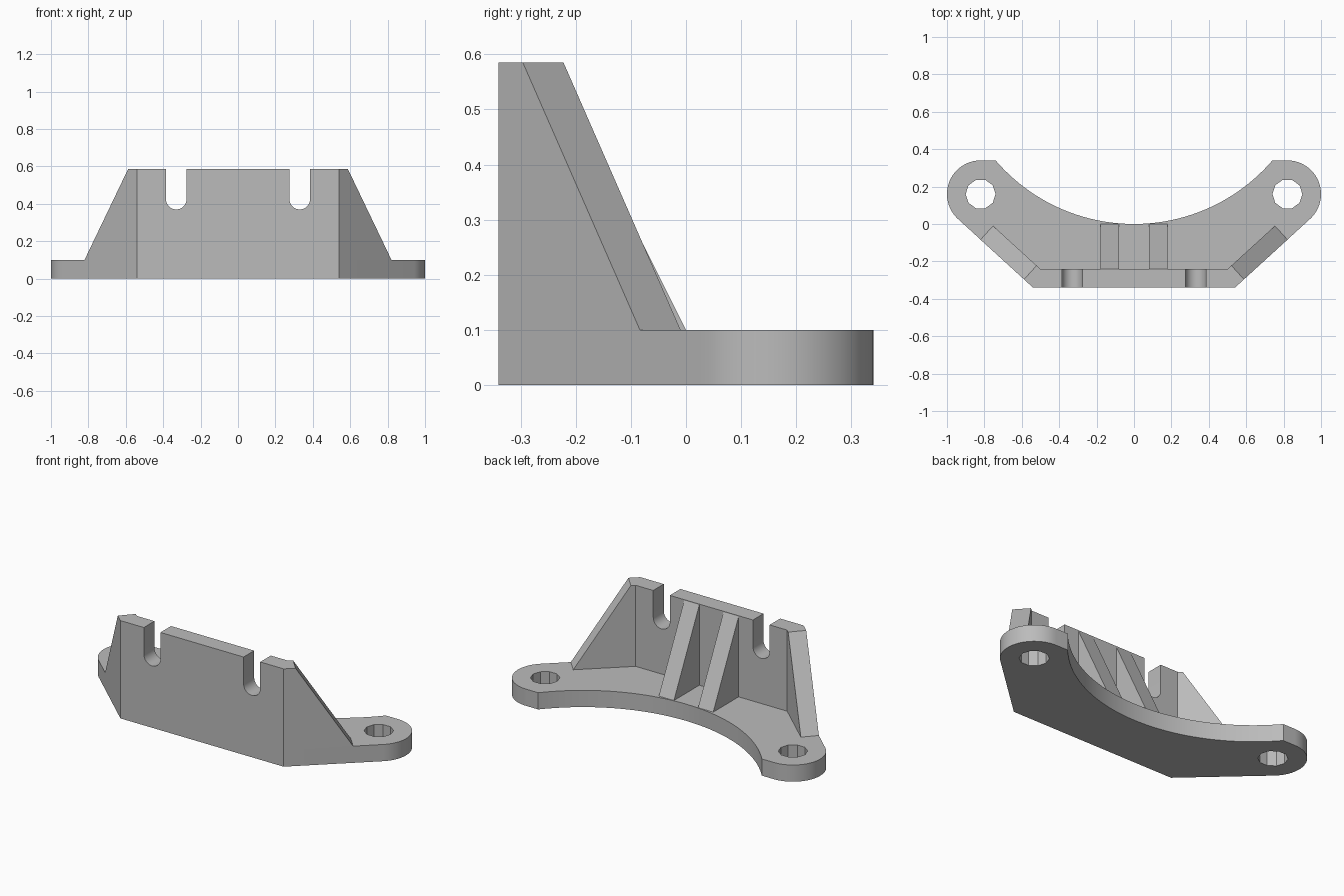
import bpy
import bmesh
from math import radians, sin, cos, tan, pi, atan2
from mathutils import Vector

cube = bpy.data.objects.get("Cube")
if cube:
    bpy.data.objects.remove(cube, do_unlink=True)

GREY = (0.5, 0.5, 0.5, 1)
metal = bpy.data.materials.new("plain_grey")
metal.use_nodes = True
metal.diffuse_color = GREY
metal.node_tree.nodes["Principled BSDF"].inputs["Base Color"].default_value = GREY

# Main dimensions
BASE_H, TOP = 0.1, 0.585
FRONT, THICK, CORNER = -0.34, 0.1, 0.54
EAR = Vector((0.82, 0.16))
EAR_R, HOLE_R = 0.18, 0.08
ANGLE = radians(42.4)              # direction of the slanted sides
MITRE = THICK * tan(ANGLE / 2)
parts = []


def arc(cx, cy, r, start, end, n):
    """Points along a circular arc, both ends included."""
    steps = [start + (end - start) * i / n for i in range(n + 1)]
    return [(cx + r * cos(a), cy + r * sin(a)) for a in steps]


def prism(name, loops, place):
    """Fill flat loops, extrude them, and place each (u, v, t) point in space."""
    bm = bmesh.new()
    edges = []
    for loop in loops:
        vs = [bm.verts.new((u, v, 0)) for u, v in loop]
        edges += [bm.edges.new((a, b)) for a, b in zip(vs, vs[1:] + vs[:1])]
    bmesh.ops.triangle_fill(bm, edges=edges, use_beauty=True)
    ext = bmesh.ops.extrude_face_region(bm, geom=bm.faces[:])
    for v in ext["geom"]:
        if isinstance(v, bmesh.types.BMVert):
            v.co.z = 1
    for v in bm.verts:
        v.co = place(*v.co)
    bmesh.ops.recalc_face_normals(bm, faces=bm.faces[:])
    mesh = bpy.data.meshes.new(name)
    bm.to_mesh(mesh)
    bm.free()
    mesh.materials.append(metal)
    obj = bpy.data.objects.new(name, mesh)
    bpy.context.collection.objects.link(obj)
    parts.append(obj)


# Base plate: rounded ears, concave back edge, two ten-sided holes
tip_x, tip_y = 0.74, 0.34
back_r = (tip_x ** 2 + tip_y ** 2) / (2 * tip_y)
sweep = atan2(tip_x, back_r - tip_y)
half = [(CORNER, FRONT)] + arc(*EAR, EAR_R, ANGLE - pi / 2, pi / 2, 32)
back = arc(0, back_r, back_r, -pi / 2 + sweep, -pi / 2 - sweep, 48)
outline = half + back + [(-x, y) for x, y in reversed(half)]
holes = [arc(s * EAR.x, EAR.y, HOLE_R, 0, 2 * pi, 10)[:-1] for s in (-1, 1)]
prism("base_plate", [outline] + holes, lambda u, v, t: (u, v, t * BASE_H))

# Front wall: two round-bottomed slots, mitred ends
SLOT_X, SLOT_R, SLOT_Z = 0.33, 0.055, 0.425
profile = [(-CORNER, BASE_H), (-CORNER, TOP)]
for s in (-1, 1):
    x = s * SLOT_X
    profile.append((x - SLOT_R, TOP))
    profile += arc(x, SLOT_Z, SLOT_R, pi, 2 * pi, 20)
    profile.append((x + SLOT_R, TOP))
profile += [(CORNER, TOP), (CORNER, BASE_H)]


def place_wall(u, v, t):
    if abs(u) > CORNER - 0.001:
        u -= t * MITRE * (1 if u > 0 else -1)
    return (u, FRONT + t * THICK, v)


prism("front_wall", [profile], place_wall)

# Slanted side walls with sloping ends
wing = [(0, BASE_H), (0, TOP), (0.065, TOP), (0.38, BASE_H)]
for side, label in ((1, "left"), (-1, "right")):
    def place_wing(u, v, t, side=side):
        if u < 0.001:
            u = t * MITRE
        x = CORNER + u * cos(ANGLE) - t * THICK * sin(ANGLE)
        y = FRONT + u * sin(ANGLE) + t * THICK * cos(ANGLE)
        return (side * x, y, v)

    prism(label + "_side_wall", [wing], place_wing)

# Triangular ribs behind the front wall
rib = [(FRONT + THICK, BASE_H), (FRONT + THICK, TOP - 0.005), (0, BASE_H)]
for side, label in ((1, "left"), (-1, "right")):
    prism(label + "_rib", [rib],
          lambda u, v, t, side=side: (side * (0.08 + 0.1 * t), u, v))

# Smooth the round edges only
bpy.ops.object.select_all(action="DESELECT")
for obj in parts:
    obj.select_set(True)
bpy.context.view_layer.objects.active = parts[0]
bpy.ops.object.shade_smooth_by_angle(angle=radians(30))
